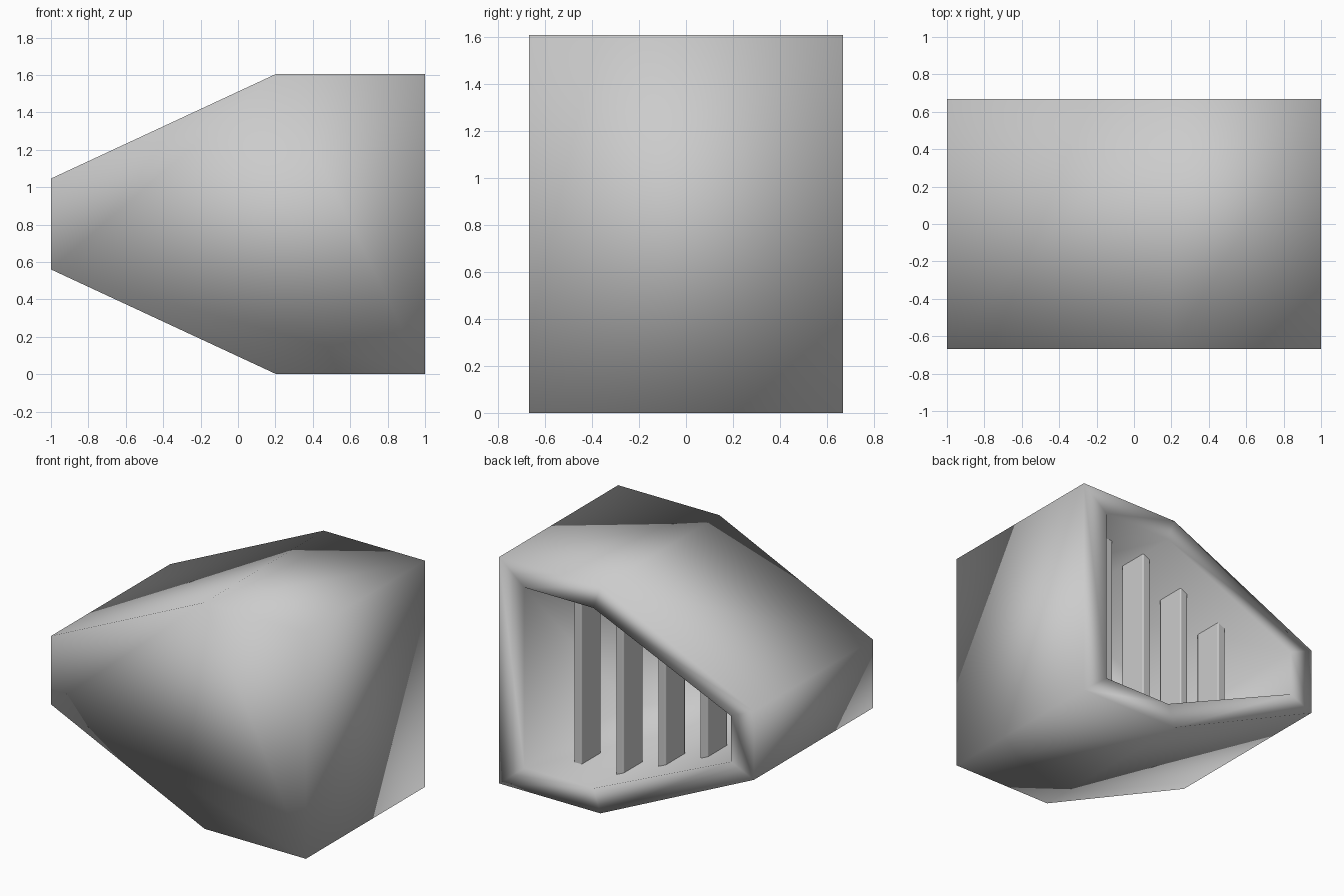
import bpy
import bmesh

cube = bpy.data.objects.get("Cube")
if cube:
    bpy.data.objects.remove(cube, do_unlink=True)

MID = 0.803      # height of the mirror plane of the side profile
DEPTH = 0.667    # half depth of the housing
BACKWALL = -0.5  # bottom of the cavity

# One grey for the whole model
grey = bpy.data.materials.new("plain_grey")
grey.use_nodes = True
colour = (0.6, 0.6, 0.6, 1)
grey.diffuse_color = colour
grey.node_tree.nodes["Principled BSDF"].inputs["Base Color"].default_value = colour


def make_object(name, bm):
    bmesh.ops.recalc_face_normals(bm, faces=bm.faces)
    mesh = bpy.data.meshes.new(name)
    bm.to_mesh(mesh)
    bm.free()
    mesh.materials.append(grey)
    obj = bpy.data.objects.new(name, mesh)
    bpy.context.collection.objects.link(obj)
    return obj


def hexagon(half):
    """Mirror the upper half of a profile, given as (x, height over MID)."""
    return [(x, MID + h) for x, h in half] + [(x, MID - h) for x, h in reversed(half)]


outer_half = [(-1, 0.243), (0.205, 0.803), (1, 0.803)]
inner_half = [(-0.82, 0.163), (0.26, 0.64), (0.802, 0.64)]

# Housing: tapered hexagonal shell, open at the back
bm = bmesh.new()
rings = []
for half, y in ((outer_half, -DEPTH), (outer_half, DEPTH),
                (inner_half, DEPTH), (inner_half, BACKWALL)):
    rings.append([bm.verts.new((x, y, z)) for x, z in hexagon(half)])
for a, b in zip(rings, rings[1:]):
    for i in range(len(a)):
        j = (i + 1) % len(a)
        bm.faces.new((a[i], a[j], b[j], b[i]))
bm.faces.new(rings[0])
bm.faces.new(rings[-1])
for face in bm.faces:
    face.smooth = True
make_object("housing", bm)


def cavity_half_height(x):
    (x0, h0), (x1, h1) = inner_half[:2]
    return min(h1, h0 + (h1 - h0) * (x - x0) / (x1 - x0))


# Slats: upright plates from the cavity floor to its ceiling
for i in range(4):
    x = 0.563 - 0.33 * i
    height = 2 * (cavity_half_height(x) + 0.04)
    bm = bmesh.new()
    bmesh.ops.create_cube(bm, size=1)
    bmesh.ops.scale(bm, vec=(0.063, 0.22, height), verts=bm.verts)
    bmesh.ops.translate(bm, vec=(x, 0.3, MID), verts=bm.verts)
    for face in bm.faces:
        face.smooth = True
    slat = make_object(f"slat_{i + 1}", bm)
    bevel = slat.modifiers.new("soft_edges", "BEVEL")
    bevel.width = 0.01
    bevel.segments = 2
    bevel.harden_normals = True
